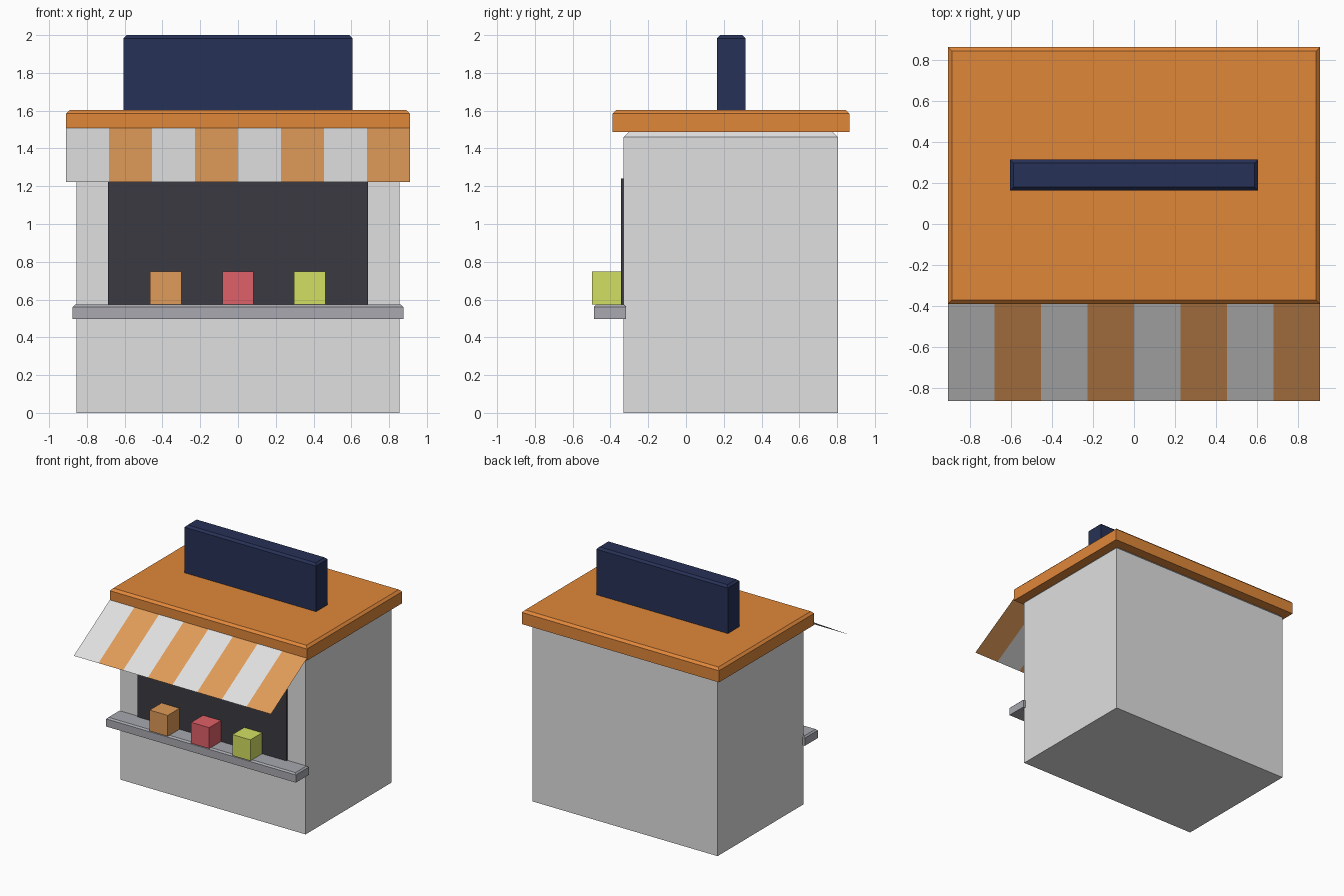
import bpy
import bmesh

old = bpy.data.objects.get("Cube")
if old:
    bpy.data.objects.remove(old, do_unlink=True)


def material(name, hex_code):
    """Flat material from an sRGB hex colour, stored as linear values."""
    channels = [int(hex_code[i:i + 2], 16) / 255 for i in (0, 2, 4)]
    colour = [c / 12.92 if c < 0.04 else ((c + 0.055) / 1.055) ** 2.4 for c in channels] + [1]
    mat = bpy.data.materials.new(name)
    mat.use_nodes = True
    mat.diffuse_color = colour
    shader = next(n for n in mat.node_tree.nodes if n.type == "BSDF_PRINCIPLED")
    shader.inputs["Base Color"].default_value = colour
    return mat


white = material("white", "E0E0E0")
roof_orange = material("roof orange", "E0873A")
light_orange = material("light orange", "E09B58")
navy = material("navy", "263156")
charcoal = material("charcoal", "3B3A41")
grey = material("grey", "A8A9B0")
red = material("red", "E06068")
lime = material("lime", "D3E062")


def finish(name, bm, *mats):
    mesh = bpy.data.meshes.new(name)
    bm.to_mesh(mesh)
    bm.free()
    for mat in mats:
        mesh.materials.append(mat)
    obj = bpy.data.objects.new(name, mesh)
    bpy.context.collection.objects.link(obj)
    return obj


def box(name, mat, x, y, z, chamfer=0):
    """Box from (min, max) ranges, with an optional chamfer round its top."""
    bm = bmesh.new()
    bmesh.ops.create_cube(bm, size=1)
    for v in bm.verts:
        v.co = [r[0] if c < 0 else r[1] for c, r in zip(v.co, (x, y, z))]
    if chamfer:
        rim = [e for e in bm.edges if all(v.co.z > z[1] - 0.001 for v in e.verts)]
        bmesh.ops.bevel(bm, geom=rim, offset=chamfer, segments=1, affect="EDGES")
    return finish(name, bm, mat)


# Building, roof and sign board
box("stall_body", white, (-0.855, 0.855), (-0.33, 0.805), (0, 1.487), 0.027)
box("roof_slab", roof_orange, (-0.91, 0.91), (-0.39, 0.865), (1.487, 1.603), 0.019)
box("sign_board", navy, (-0.607, 0.607), (0.163, 0.315), (1.6, 2.0), 0.017)

# Serving window and counter
box("serving_window", charcoal, (-0.687, 0.687), (-0.343, -0.325), (0.55, 1.24))
box("counter", grey, (-0.875, 0.875), (-0.487, -0.317), (0.497, 0.573), 0.012)

# Goods on the counter
for name, mat, x in (("left_goods", lime, 0.38), ("middle_goods", red, 0),
                     ("right_goods", light_orange, -0.383)):
    box(name, mat, (x - 0.083, x + 0.083), (-0.498, -0.333), (0.573, 0.748))

# Sloping striped awning, one face per stripe
bm = bmesh.new()
stripes = 8
rows = []
for i in range(stripes + 1):
    x = -0.91 + 1.82 * i / stripes
    rows.append((bm.verts.new((x, -0.865, 1.222)), bm.verts.new((x, -0.385, 1.51))))
for i in range(stripes):
    (a, d), (b, c) = rows[i], rows[i + 1]
    bm.faces.new((a, b, c, d)).material_index = i % 2
finish("awning", bm, white, light_orange)
